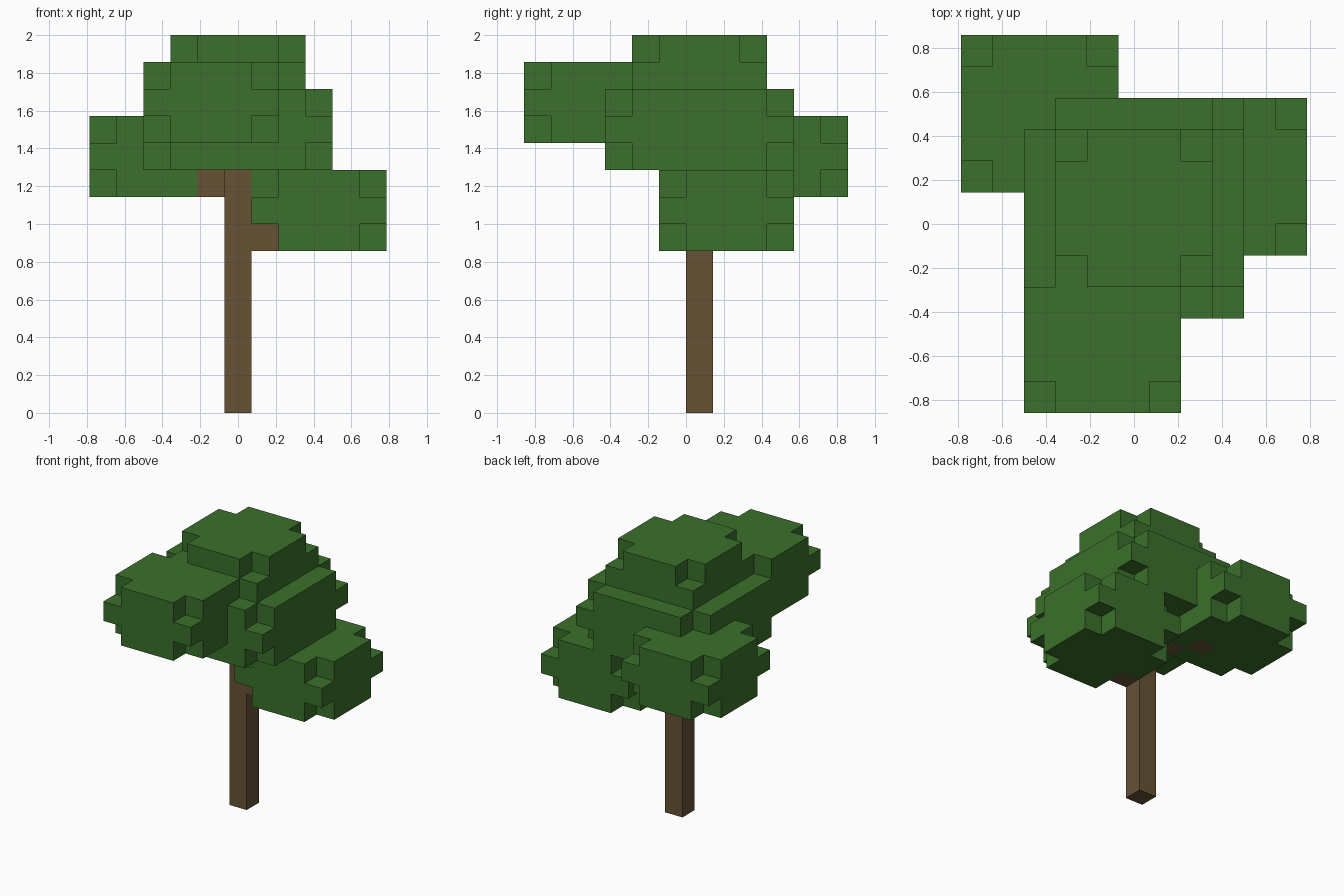
import bpy
import bmesh
from itertools import product
from mathutils import Vector

if "Cube" in bpy.data.objects:
    bpy.data.objects.remove(bpy.data.objects["Cube"], do_unlink=True)

UNIT = 1 / 7                       # edge of one block
ORIGIN = Vector((-5.5, -6, 0))     # grid corner, in blocks


def material(name, colour):
    mat = bpy.data.materials.new(name)
    mat.use_nodes = True
    mat.diffuse_color = colour
    mat.node_tree.nodes["Principled BSDF"].inputs["Base Color"].default_value = colour
    return mat


bark = material("bark brown", (0.133, 0.084, 0.036, 1))
leaf = material("leaf green", (0.043, 0.163, 0.025, 1))


def leaf_clump(start, width):
    """Square clump three blocks tall, its eight corner blocks left out."""
    ends = (0, width - 1)
    return {(start[0] + i, start[1] + j, start[2] + k)
            for i, j, k in product(range(width), range(width), range(3))
            if not (i in ends and j in ends and k != 1)}


# Parts in order of priority where they overlap
parts = [
    ("trunk", {(5, 6, k) for k in range(9)}, bark),
    ("left_branch", {(6, 6, 6)}, bark),
    ("right_branch", {(4, 7, 8), (3, 8, 8)}, bark),
    ("crown_middle", leaf_clump((2, 3, 9), 7), leaf),
    ("crown_top", leaf_clump((3, 4, 11), 5), leaf),
    ("front_clump", leaf_clump((2, 0, 10), 5), leaf),
    ("left_clump", leaf_clump((6, 5, 6), 5), leaf),
    ("back_right_clump", leaf_clump((0, 7, 8), 5), leaf),
]
occupied = set().union(*(cells for _, cells, _ in parts))


def build_part(name, cells, mat):
    """Skin the blocks with only their exposed sides, merged into flat faces."""
    bm = bmesh.new()
    for cell in sorted(cells):
        for axis, side in product(range(3), (0, 1)):
            neighbour = list(cell)
            neighbour[axis] += 2 * side - 1
            if tuple(neighbour) in occupied:
                continue
            u, v = (axis + 1) % 3, (axis + 2) % 3
            corners = []
            for a, b in ((0, 0), (1, 0), (1, 1), (0, 1)):
                point = Vector(cell) + ORIGIN
                point[axis] += side
                point[u] += a
                point[v] += b
                corners.append(bm.verts.new(point * UNIT))
            bm.faces.new(corners if side else corners[::-1])
    bmesh.ops.remove_doubles(bm, verts=bm.verts, dist=UNIT / 100)
    bmesh.ops.dissolve_limit(bm, angle_limit=0.01, verts=bm.verts, edges=bm.edges)
    mesh = bpy.data.meshes.new(name)
    bm.to_mesh(mesh)
    bm.free()
    mesh.materials.append(mat)
    bpy.context.collection.objects.link(bpy.data.objects.new(name, mesh))


used = set()
for name, cells, mat in parts:
    build_part(name, cells - used, mat)
    used |= cells
